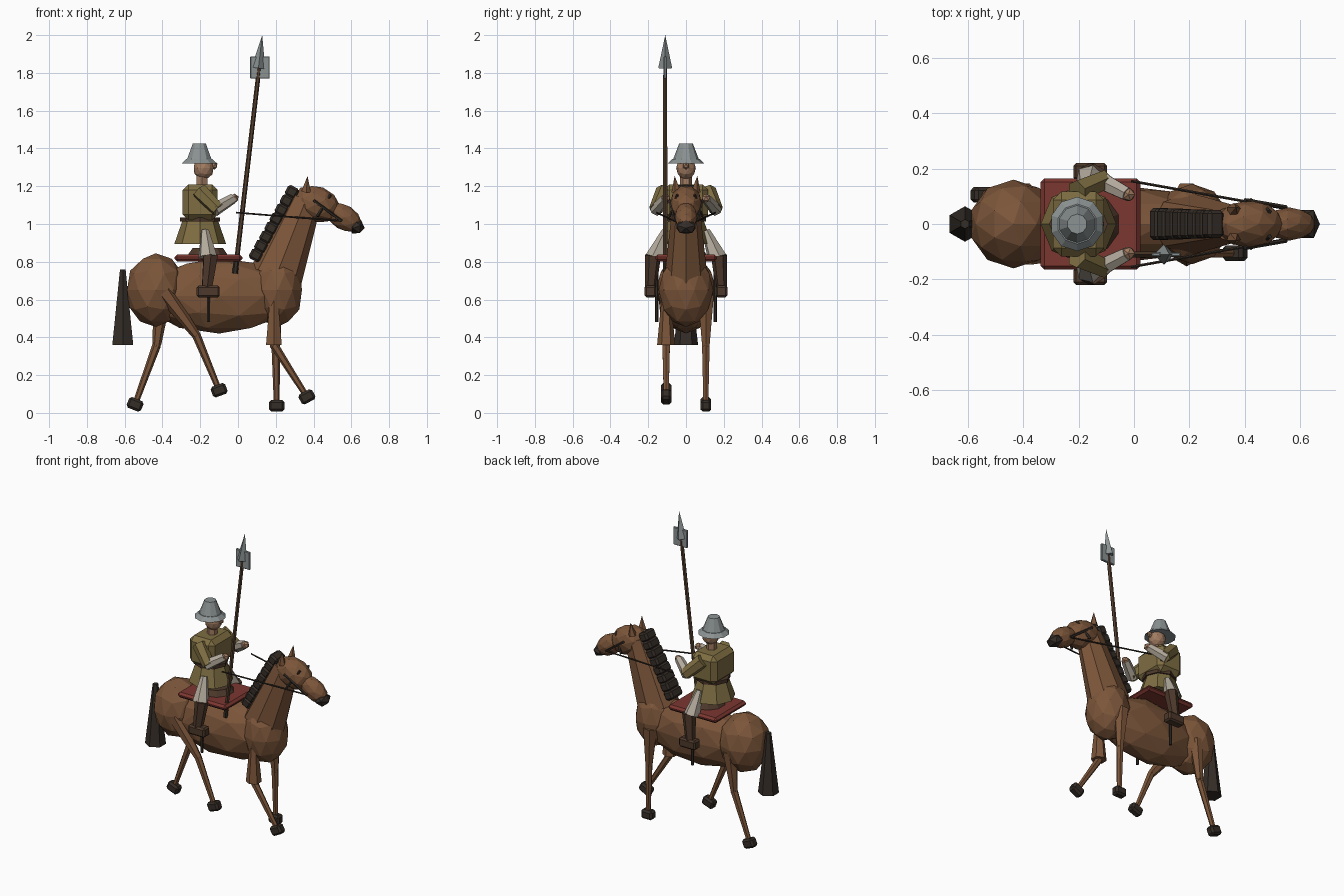
import bpy, math
from mathutils import Vector


def material(name, rgb):
    m = bpy.data.materials.new(name)
    m.diffuse_color = (*rgb, 1)
    return m


COAT = material("chestnut", (0.20, 0.092, 0.042))
DARK = material("dark_hair", (0.035, 0.026, 0.02))
LEATHER = material("leather", (0.075, 0.04, 0.024))
WOOD = material("wood", (0.09, 0.05, 0.028))
RED = material("red_cloth", (0.2, 0.038, 0.03))
OLIVE = material("olive_cloth", (0.21, 0.155, 0.055))
CREAM = material("cream_cloth", (0.45, 0.40, 0.33))
SKIN = material("skin", (0.36, 0.20, 0.12))
METAL = material("metal", (0.26, 0.29, 0.29))


def finish(name, mat):
    o = bpy.context.object
    o.name = name
    o.data.materials.append(mat)
    return o


def ball(name, loc, size, mat, tilt=0, sub=2):
    bpy.ops.mesh.primitive_ico_sphere_add(subdivisions=sub, radius=1, location=loc,
                                          rotation=(0, math.radians(tilt), 0))
    bpy.context.object.scale = size
    return finish(name, mat)


def rod(name, p, q, r1, r2, mat, n=6, flat=1):
    """Tapered prism from p to q; flat squeezes it sideways."""
    p, q = Vector(p), Vector(q)
    d = q - p
    bpy.ops.mesh.primitive_cone_add(vertices=n, radius1=r1, radius2=r2, depth=d.length,
                                    location=(p + q) / 2)
    o = finish(name, mat)
    if abs(d.x) + abs(d.y) > 1e-5:
        o.rotation_euler = d.to_track_quat('Z', 'Y').to_euler()
    o.scale.x = flat
    return o


def box(name, loc, size, mat, tilt=0, bevel=0.01):
    bpy.ops.mesh.primitive_cube_add(size=1, location=loc, rotation=(0, math.radians(tilt), 0))
    o = bpy.context.object
    o.scale = size
    bpy.ops.object.transform_apply(location=False, rotation=False, scale=True)
    if bevel:
        b = o.modifiers.new("bevel", 'BEVEL')
        b.width, b.segments = bevel, 1
    return finish(name, mat)


# Horse body, neck and head
ball("barrel", (-0.1, 0, 0.62), (0.40, 0.145, 0.20), COAT)
ball("hindquarters", (-0.435, 0, 0.65), (0.16, 0.16, 0.195), COAT)
ball("chest", (0.21, 0, 0.65), (0.135, 0.145, 0.195), COAT)
rod("neck", (0.20, 0, 0.72), (0.36, 0, 1.13), 0.142, 0.085, COAT, 8, 0.8)
ball("horse_head", (0.415, 0, 1.105), (0.13, 0.086, 0.095), COAT, 22)
ball("muzzle", (0.56, 0, 1.035), (0.105, 0.06, 0.066), COAT, 33)
ball("nose", (0.628, 0, 0.985), (0.044, 0.06, 0.042), DARK, 35, 1)

# Mane and tail
for i in range(8):
    t = i / 7
    box("mane_tuft", (0.095 + 0.19 * t, 0, 0.835 + 0.335 * t),
        (0.065, 0.115 - 0.015 * t, 0.06), DARK, 28, 0.012)
rod("tail", (-0.61, 0, 0.36), (-0.61, 0, 0.76), 0.064, 0.017, DARK, 6)

# Horse legs: side, hip, knee, hoof (x, z) and hoof tilt
legs = [("front_leg", -1, (0.19, 0.62), (0.19, 0.36), (0.365, 0.085), -28),
        ("front_leg", 1, (0.19, 0.62), (0.20, 0.36), (0.205, 0.038), 0),
        ("hind_leg", -1, (-0.39, 0.64), (-0.22, 0.41), (-0.10, 0.12), -20),
        ("hind_leg", 1, (-0.40, 0.62), (-0.43, 0.36), (-0.545, 0.045), 22)]
for name, s, hip, knee, foot, tilt in legs:
    y = 0.105 * s
    h, k, f = [(a[0], y, a[1]) for a in (hip, knee, foot)]
    rod(name + "_upper", h, k, 0.048, 0.023, COAT)
    ball(name + "_knee", k, (0.024,) * 3, COAT, 0, 1)
    rod(name + "_lower", k, f, 0.023, 0.015, COAT)
    box(name + "_hoof", f, (0.082, 0.056, 0.06), DARK, tilt, 0.012)

# Saddle
box("saddle_blanket", (-0.157, 0, 0.82), (0.36, 0.33, 0.036), RED, 0, 0.014)
o = rod("saddle", (-0.16, 0, 0.83), (-0.16, 0, 0.872), 0.115, 0.085, LEATHER, 10)

# Rider body
rod("coat_skirt", (-0.2, 0, 0.895), (-0.2, 0, 1.03), 0.137, 0.09, OLIVE, 8)
box("coat_torso", (-0.2, 0, 1.115), (0.185, 0.235, 0.19), OLIVE, 0, 0.03)
rod("belt", (-0.2, 0, 1.012), (-0.2, 0, 1.035), 0.106, 0.106, LEATHER, 8)
rod("rider_neck", (-0.19, 0, 1.19), (-0.19, 0, 1.27), 0.033, 0.033, SKIN)
ball("rider_head", (-0.182, 0, 1.296), (0.055, 0.052, 0.062), SKIN)
ball("rider_nose", (-0.125, 0, 1.31), (0.018, 0.018, 0.022), SKIN, 0, 1)

# Brimmed helmet
rod("helmet_brim", (-0.205, 0, 1.32), (-0.205, 0, 1.345), 0.098, 0.072, METAL, 10)
rod("helmet_crown", (-0.205, 0, 1.343), (-0.205, 0, 1.427), 0.068, 0.036, METAL, 10)

# Paired parts
for s in (-1, 1):
    rod("ear", (0.36, 0.05 * s, 1.17), (0.368, 0.06 * s, 1.255), 0.027, 0.0, COAT, 5)
    rod("upper_arm", (-0.205, 0.115 * s, 1.175), (-0.105, 0.16 * s, 1.075), 0.045, 0.037, OLIVE)
    rod("forearm", (-0.125, 0.16 * s, 1.075), (-0.025, 0.108 * s, 1.135), 0.036, 0.027, CREAM)
    ball("hand", (-0.02, 0.106 * s, 1.135), (0.026,) * 3, SKIN, 0, 1)
    rod("thigh", (-0.175, 0.105 * s, 0.965), (-0.16, 0.165 * s, 0.82), 0.022, 0.052, CREAM)
    rod("boot_shaft", (-0.145, 0.175 * s, 0.835), (-0.165, 0.188 * s, 0.655), 0.043, 0.03, LEATHER)
    box("boot_foot", (-0.158, 0.189 * s, 0.643), (0.122, 0.062, 0.062), LEATHER)
    rod("stirrup_strap", (-0.157, 0.155 * s, 0.48), (-0.157, 0.155 * s, 0.82), 0.009, 0.009, DARK)
    rod("rein", (-0.01, 0.155 * s, 1.06), (0.55, 0.055 * s, 1.015), 0.005, 0.005, DARK, 5)
    rod("cheek_strap", (0.40, 0.086 * s, 1.125), (0.55, 0.06 * s, 1.015), 0.008, 0.008, DARK, 5)
    rod("brow_strap", (0.49, 0.045 * s, 1.155), (0.42, 0.086 * s, 1.04), 0.008, 0.008, DARK, 5)

# Polearm
Y = -0.11
rod("pole_shaft", (-0.015, Y, 0.74), (0.115, Y, 1.85), 0.013, 0.012, WOOD)
rod("pole_ferrule", (-0.016, Y, 0.738), (-0.009, Y, 0.80), 0.015, 0.015, DARK)
rod("spear_point", (0.108, Y, 1.825), (0.128, Y, 2.0), 0.037, 0.0, METAL, 4)
box("pole_blade", (0.116, Y, 1.828), (0.104, 0.016, 0.118), METAL, 0, 0.004)
